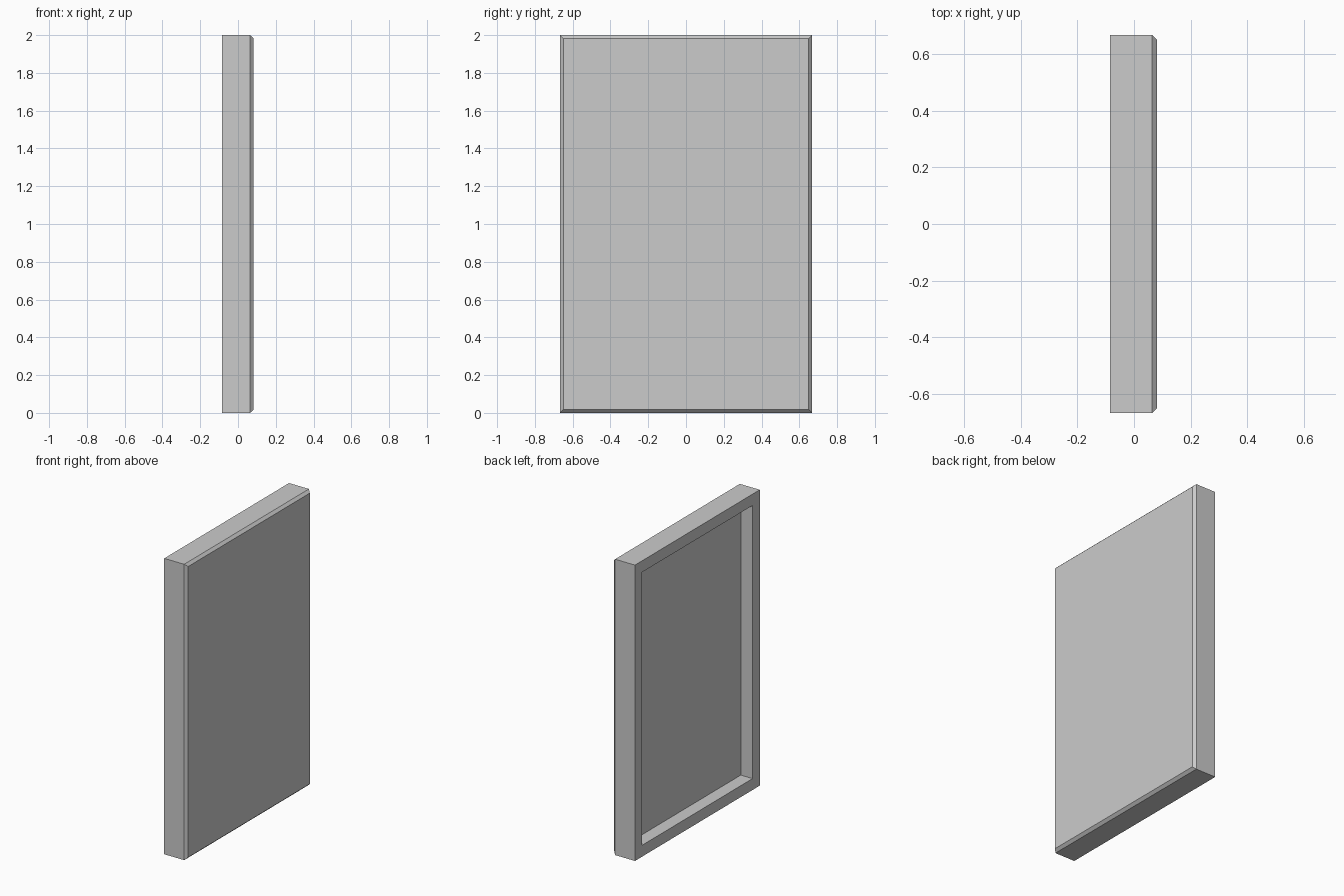
import bpy, bmesh

if "Cube" in bpy.data.objects:
    bpy.data.objects.remove(bpy.data.objects["Cube"])

HALF_W, HEIGHT = 0.6665, 2.0

# Profile of the panel: (x position, inset from the outer outline),
# running from recess floor, over the back rim, round to the front face
PROFILE = [
    (0.003, 0.077),    # recess floor
    (-0.085, 0.077),   # inner rim edge
    (-0.085, 0.0),     # outer rim edge
    (0.064, 0.0),      # start of front chamfer
    (0.082, 0.017),    # front face
]

bm = bmesh.new()


def ring(x, inset):
    y, lo, hi = HALF_W - inset, inset, HEIGHT - inset
    return [bm.verts.new((x, *p)) for p in ((-y, lo), (y, lo), (y, hi), (-y, hi))]


rings = [ring(*p) for p in PROFILE]
# Walls between neighbouring rings
for a, b in zip(rings, rings[1:]):
    for i in range(4):
        j = (i + 1) % 4
        bm.faces.new((a[i], a[j], b[j], b[i]))
# Recess floor and front face
bm.faces.new(rings[0])
bm.faces.new(rings[-1])
bmesh.ops.recalc_face_normals(bm, faces=bm.faces)

mesh = bpy.data.meshes.new("recessed_panel")
bm.to_mesh(mesh)
bm.free()
panel = bpy.data.objects.new("recessed_panel", mesh)
bpy.context.collection.objects.link(panel)
